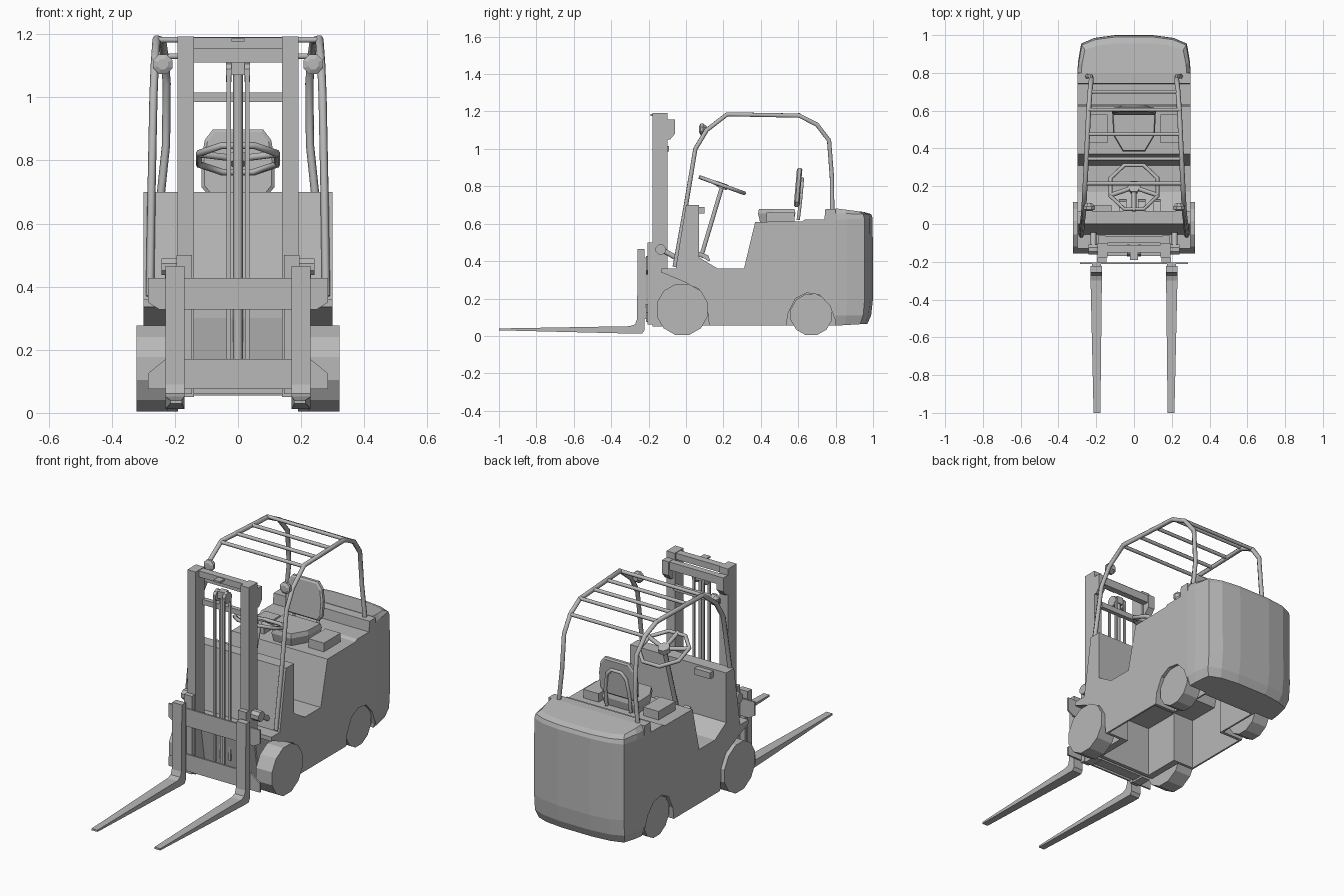
import bpy, bmesh, math
from mathutils import Vector

if "Cube" in bpy.data.objects:
    bpy.data.objects.remove(bpy.data.objects["Cube"], do_unlink=True)

grey = bpy.data.materials.new("plain grey")
grey.use_nodes = True
GREY = (0.48, 0.48, 0.48, 1)
grey.diffuse_color = GREY
grey.node_tree.nodes["Principled BSDF"].inputs["Base Color"].default_value = GREY


def link(name, data, mirror=False):
    ob = bpy.data.objects.new(name, data)
    bpy.context.collection.objects.link(ob)
    data.materials.append(grey)
    if mirror:
        ob.modifiers.new("Mirror", 'MIRROR')
    return ob


def loft(name, rings, mirror=False):
    """Skin equal-length rings of points and cap both ends."""
    bm = bmesh.new()
    loops = [[bm.verts.new(p) for p in ring] for ring in rings]
    n = len(loops[0])
    for a, b in zip(loops, loops[1:]):
        for i in range(n):
            j = (i + 1) % n
            bm.faces.new((a[i], a[j], b[j], b[i]))
    bm.faces.new(loops[0])
    bm.faces.new(loops[-1])
    bmesh.ops.recalc_face_normals(bm, faces=bm.faces)
    me = bpy.data.meshes.new(name)
    bm.to_mesh(me)
    bm.free()
    return link(name, me, mirror)


def prism(name, pts, axis, lo, hi, mirror=False):
    """Extrude a flat outline along one axis."""
    def place(p, d):
        return {'x': (d, *p), 'y': (p[0], d, p[1]), 'z': (*p, d)}[axis]
    return loft(name, [[place(p, d) for p in pts] for d in (lo, hi)], mirror)


def box(name, x, y, z, mirror=False):
    return prism(name, [(x[0], y[0]), (x[1], y[0]), (x[1], y[1]), (x[0], y[1])], 'z', *z, mirror)


def disc(cy, cz, r, n):
    return [(cy + r * math.cos(math.tau * (i + .5) / n), cz + r * math.sin(math.tau * (i + .5) / n))
            for i in range(n)]


def tube(name, paths, r, closed=False, mirror=False):
    """Round bars along straight-segment paths."""
    cu = bpy.data.curves.new(name, 'CURVE')
    cu.dimensions = '3D'
    cu.bevel_depth, cu.bevel_resolution, cu.use_fill_caps = r, 1, True
    if mirror:
        paths = paths + [[(-x, y, z) for x, y, z in p] for p in paths]
    for path in paths:
        sp = cu.splines.new('POLY')
        sp.points.add(len(path) - 1)
        sp.use_cyclic_u = closed
        for pt, co in zip(sp.points, path):
            pt.co = (*co, 1)
    return link(name, cu)


# Chassis with step-through footwell
body = prism("chassis", [(-.13, .36), (-.055, .36), (0, .7), (.07, .7), (.07, .42), (.17, .36), (.31, .36),
                         (.37, .61), (.62, .612), (.635, .622), (.74, .622), (.745, .68), (.8, .68),
                         (.8, .055), (-.09, .055), (-.13, .3)], 'x', -.3, .3)


def cut(name, pts, lo, hi):
    cutter = prism(name, pts, 'x', lo, hi)
    cutter.hide_render = cutter.hide_viewport = True
    mod = body.modifiers.new(name, 'BOOLEAN')
    mod.object, mod.operation, mod.solver = cutter, 'DIFFERENCE', 'EXACT'


# Wheel arches in the sides, and the open hollow underneath
front_arch = [(-.2, .345), (-.12, .335), (0, .285), (.07, .25), (.11, .18), (.13, 0), (-.2, 0)]
rear_arch = [(.53, 0), (.545, .12), (.585, .2), (.645, .23), (.715, .22), (.77, .16), (.81, .05), (.81, 0)]
for s in (-1, 1):
    cut("front_arch_cutter", front_arch, s * .2, s * .4)
    cut("rear_arch_cutter", rear_arch, s * .17, s * .4)
cut("wide_hollow_cutter", [(.14, 0), (.14, .345), (.32, .345), (.383, .59), (.52, .59), (.52, 0)], -.29, .29)
cut("narrow_hollow_cutter", [(-.07, 0), (-.07, .34), (.325, .34), (.388, .585), (.78, .585), (.78, 0)], -.16, .16)

# Counterweight with rounded rear
half = [(.3, .8), (.296, .86), (.28, .955), (.21, .985), (.1, 1)]
plan = half + [(-x, y) for x, y in reversed(half)]


def weight_ring(z, sx, sy, drop):
    return [(x * sx, .8 + (y - .8) * sy, z - drop * (y - .8)) for x, y in plan]


loft("counterweight", [weight_ring(.055, .95, .85, -.05), weight_ring(.11, 1, .95, 0), weight_ring(.2, 1, 1, 0),
                       weight_ring(.62, 1, .99, -.05), weight_ring(.655, .985, .95, .02),
                       weight_ring(.682, .93, .78, .1)])

# Wheels on short stub axles
prism("front_wheel", disc(-.02, .141, .141, 12), 'x', .222, .322, True)
prism("rear_wheel", disc(.67, .114, .114, 12), 'x', .19, .285, True)
prism("front_stub_axle", disc(-.02, .138, .04, 8), 'x', .18, .23, True)
prism("rear_stub_axle", disc(.67, .112, .04, 8), 'x', .165, .2, True)

# Mast
box("mast_rail", (.14, .192), (-.178, -.1), (.05, 1.193), True)
box("mast_top_bar", (-.145, .145), (-.15, -.11), (1.155, 1.19))
box("mast_upper_bar", (-.19, .19), (-.1, -.065), (1.11, 1.155))
box("mast_middle_bar", (-.145, .145), (-.115, -.09), (.985, 1.015))
box("mast_lower_bar", (-.145, .145), (-.17, -.11), (.06, .09))
prism("mast_bracket", [(-.1, 1.157), (-.06, 1.157), (-.06, 1.08), (-.085, 1.05), (-.1, 1.05)],
      'x', .15, .191, True)
box("mast_hook", (-.02, .02), (-.19, -.14), (1.176, 1.186))

# Lift cylinder, chains and pulleys
tube("lift_cylinder", [[(0, -.135, .08), (0, -.135, 1.08)]], .016)
box("cylinder_head", (-.02, .02), (-.155, -.115), (1.07, 1.11))
box("lift_chain", (.022, .036), (-.172, -.162), (.15, 1.08), True)
box("rear_chain", (.022, .036), (-.118, -.108), (.15, 1.08), True)
prism("chain_pulley", disc(-.14, 1.08, .032, 10), 'x', .02, .038, True)

# Fork carriage
prism("carriage_upper_bar", [(-.285, .35), (-.25, .328), (.25, .328), (.285, .35), (.285, .427), (-.285, .427)],
      'y', -.213, -.203)
prism("carriage_lower_bar", [(-.285, .075), (.285, .075), (.285, .125), (.23, .17), (-.23, .17), (-.285, .125)],
      'y', -.213, -.203)
box("carriage_upright", (.145, .195), (-.205, -.178), (.06, .5), True)
box("fork_mount", (.175, .222), (-.225, -.21), (.09, .42), True)

# Forks, tapering to the tip
fork = prism("fork", [(-1, .03), (-1, .04), (-.3, .052), (-.272, .062), (-.262, .09), (-.258, .465), (-.222, .465),
                      (-.222, .03), (-.235, .012), (-.27, .012)], 'x', .17, .23, True)
for v in fork.data.vertices:
    if v.co.y < -.9:
        v.co.x = .196 + (v.co.x - .2) * .6

# Tilt cylinders
tube("tilt_cylinder", [[(.215, -.13, .463), (.215, -.04, .41)]], .016, mirror=True)
prism("tilt_joint", disc(-.135, .463, .029, 8), 'x', .192, .242, True)

# Overhead guard
tube("guard_side_frame", [[(.279, -.06, .37), (.274, .0, .7), (.268, .05, 1.0), (.264, .11, 1.1), (.258, .22, 1.185),
                           (.24, .605, 1.178), (.233, .7, 1.13), (.226, .765, 1.045), (.228, .78, .85),
                           (.25, .782, .64)]], .013, mirror=True)
bars = []
for y in (.215, .345, .475, .605):
    x = .26 - (y - .22) * .05
    bars.append([(-x, y, 1.182), (x, y, 1.182)])
bars.append([(-.232, .7, 1.13), (.232, .7, 1.13)])
tube("guard_cross_bars", bars, .01)

# Work lamps
lamp_profile = [(.07, .018), (.078, .033), (.092, .033), (.112, .016)]
for s in (-1, 1):
    loft("work_lamp", [[(s * .238 + a, y, 1.105 + b) for a, b in disc(0, 0, r, 8)] for y, r in lamp_profile])

# Steering wheel and column
hub = Vector((0, .195, .805))
across = Vector((1, 0, 0))
along = Vector((0, -.94, .34))


def rim(angle, r=.134):
    return hub + across * r * math.cos(angle) + along * r * math.sin(angle)


tube("steering_rim", [[rim(math.tau * (i + .5) / 8) for i in range(8)]], .011, closed=True)
tube("steering_spokes", [[hub, rim(a)] for a in (.35, math.pi - .35, math.pi / 2)], .012)
tube("steering_hub", [[hub + Vector((0, -.006, -.016)), hub + Vector((0, .004, .012))]], .034)
tube("steering_column", [[hub, (0, .08, .42)]], .013)

# Dash switch box and floor pedals
box("switch_box", (-.22, -.12), (.07, .1), (.655, .69))
for x in (-.08, .02, .1):
    prism("pedal", [(.07, .45), (.12, .43), (.13, .4), (.12, .4), (.07, .43)], 'x', x, x + .04)

# Seat
loft("seat_cushion", [[(x * k, .49 + (y - .49) * k, z) for x, y in
                       [(-.06, .385), (.06, .385), (.11, .47), (.115, .585), (-.115, .585), (-.11, .47)]]
                      for z, k in ((.61, .9), (.655, 1), (.68, .95))])
back = [(-.095, .69), (.095, .69), (.115, .715), (.117, .8), (.105, .865), (.08, .898),
        (-.08, .898), (-.105, .865), (-.117, .8), (-.115, .715)]
loft("seat_back", [[(x * k, y + (z - .7) * .08, .79 + (z - .79) * k) for x, z in back]
                   for y, k in ((.577, .92), (.584, 1), (.6, 1), (.606, .92))])
tube("seat_support", [[(-.075, .6, .62), (-.075, .612, .72), (-.06, .62, .81), (-.03, .622, .84), (.03, .622, .84),
                       (.06, .62, .81), (.075, .612, .72), (.075, .6, .62)]], .01)
box("side_box", (.14, .235), (.43, .58), (.6, .66), True)
